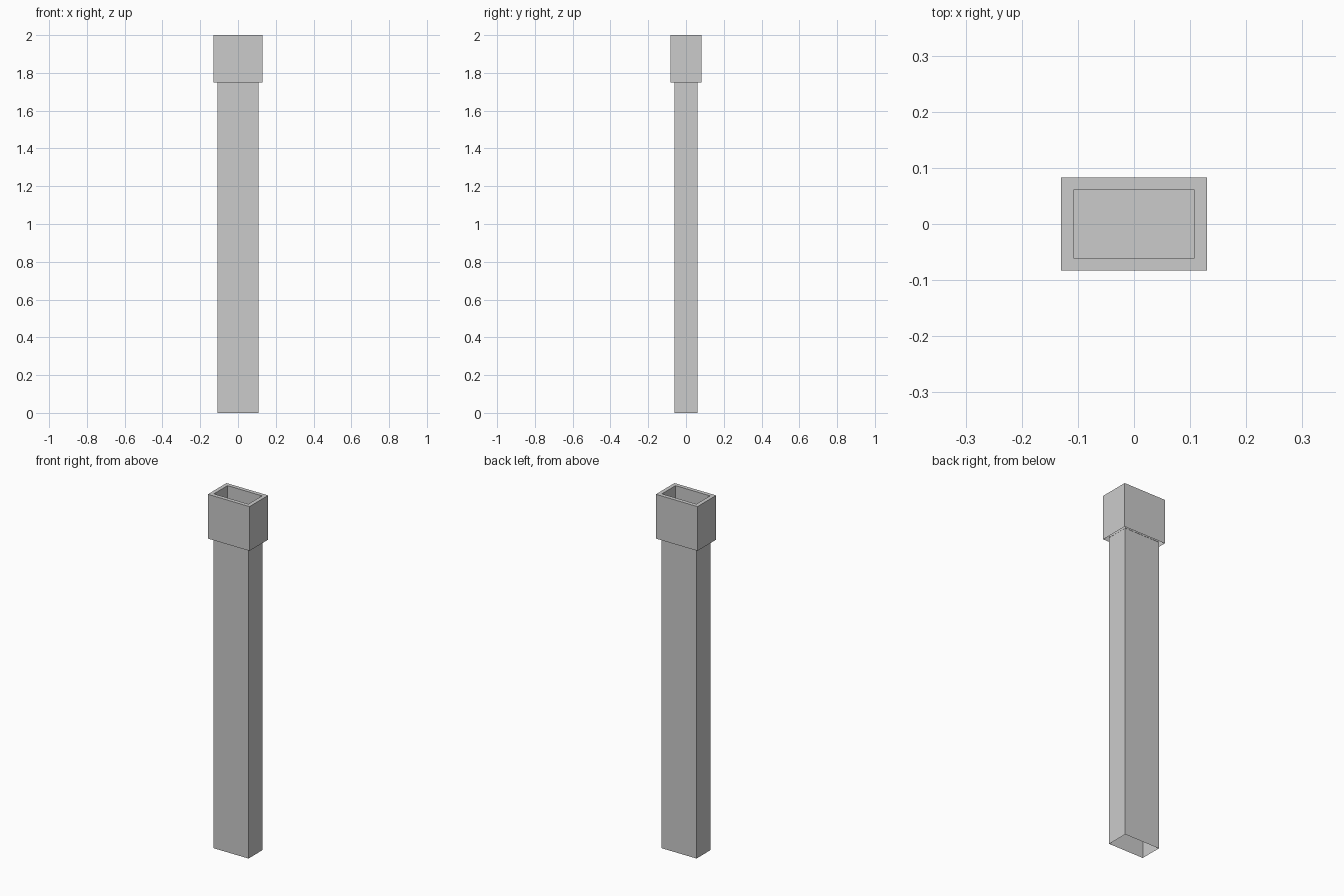
import bpy, bmesh

if "Cube" in bpy.data.objects:
    bpy.data.objects.remove(bpy.data.objects["Cube"])

FLOOR_Z = 1.76


def open_box(name, hx, hy, z0, z1, rim=0.0, well_z=None):
    """Box without a bottom; an optional rim and sunken well are cut in its top."""
    bm = bmesh.new()
    bmesh.ops.create_cube(bm, size=1)
    for v in bm.verts:
        v.co = (v.co.x * 2 * hx, v.co.y * 2 * hy, z0 + (v.co.z + 0.5) * (z1 - z0))
    bm.normal_update()
    bottom = [f for f in bm.faces if f.normal.z < -0.9]
    top = [f for f in bm.faces if f.normal.z > 0.9]
    bmesh.ops.delete(bm, geom=bottom, context='FACES_ONLY')
    if rim:
        bmesh.ops.inset_region(bm, faces=top, thickness=rim)
        ext = bmesh.ops.extrude_discrete_faces(bm, faces=top)
        for v in ext['faces'][0].verts:
            v.co.z = well_z
    mesh = bpy.data.meshes.new(name)
    bm.to_mesh(mesh)
    bm.free()
    obj = bpy.data.objects.new(name, mesh)
    bpy.context.collection.objects.link(obj)
    return obj


# Long rectangular pipe, open at the bottom
open_box("pipe", 0.109, 0.062, 0.0, FLOOR_Z - 0.002)
# Wider socket collar with a sunken opening in the top
open_box("collar", 0.13, 0.083, 1.75, 2.0, rim=0.0315, well_z=FLOOR_Z)
